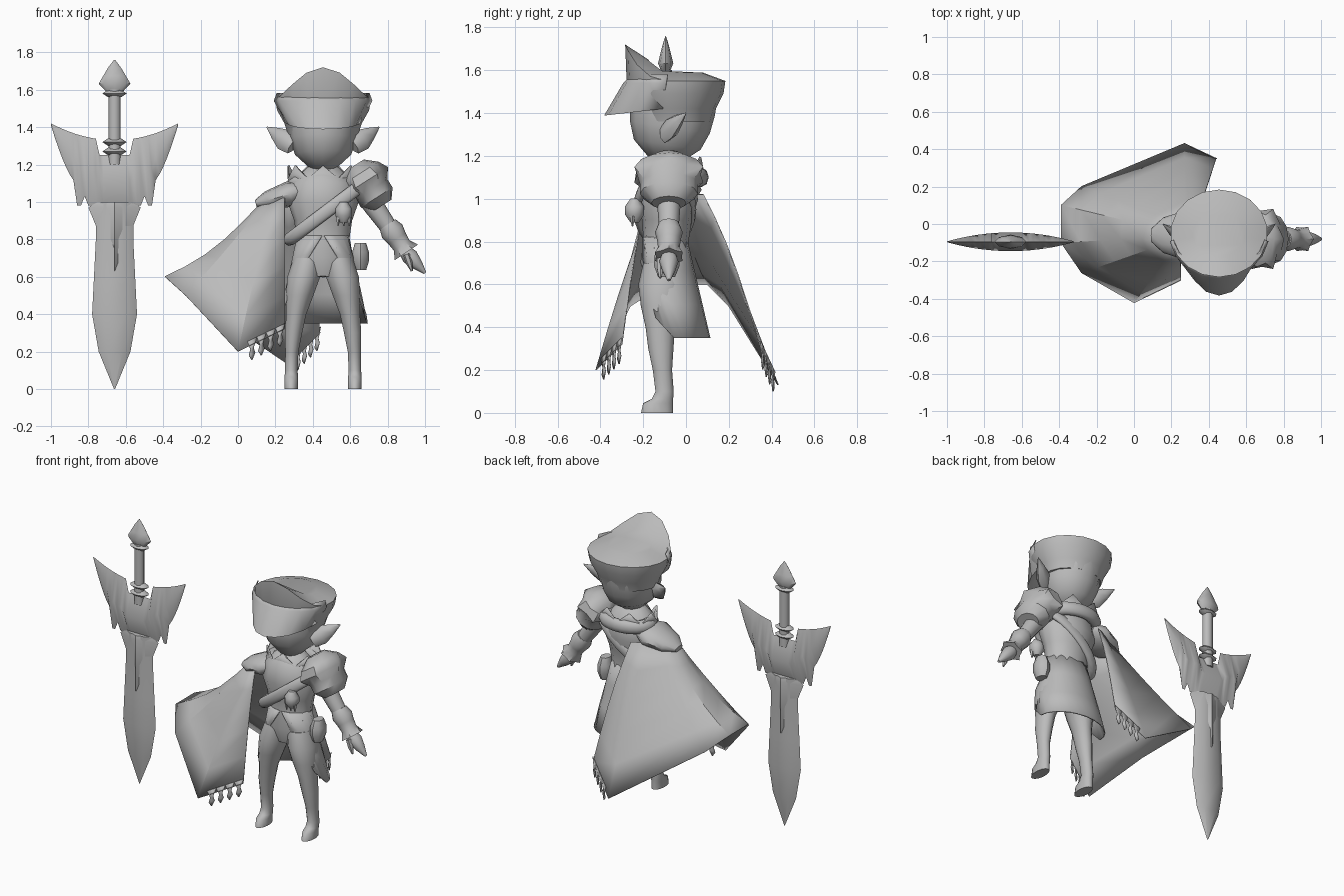
import bpy, bmesh
from math import sin, cos, pi, radians
from mathutils import Vector

if "Cube" in bpy.data.objects:
    bpy.data.objects.remove(bpy.data.objects["Cube"])

GREY = (0.5, 0.5, 0.5, 1)
material = bpy.data.materials.new("plain grey")
material.use_nodes = True
material.diffuse_color = GREY
material.node_tree.nodes["Principled BSDF"].inputs["Base Color"].default_value = GREY

MIDDLE = .455  # centre line of the figure
SWORD_X, SWORD_Y = -.66, -.095
SIDES = (("left", 1), ("right", -1))


def finish(ob, angle, thickness=0):
    """Give an object its material, shading and optional sheet thickness."""
    ob.data.materials.append(material)
    bpy.ops.object.select_all(action="DESELECT")
    ob.select_set(True)
    bpy.context.view_layer.objects.active = ob
    bpy.ops.object.shade_smooth_by_angle(angle=radians(angle))
    if thickness:
        solid = ob.modifiers.new("thickness", "SOLIDIFY")
        solid.thickness = thickness
        solid.offset = 0


def loft(name, rows, closed=True, caps=True, angle=50, thickness=0):
    """Skin a list of equally long rows of points."""
    bm = bmesh.new()
    rows = [[bm.verts.new(point) for point in row] for row in rows]
    count = len(rows[0])
    for low, high in zip(rows, rows[1:]):
        for i in range(count if closed else count - 1):
            j = (i + 1) % count
            bm.faces.new((low[i], low[j], high[j], high[i]))
    if closed and caps:
        bm.faces.new(rows[0])
        bm.faces.new(rows[-1])
    bmesh.ops.recalc_face_normals(bm, faces=bm.faces)
    mesh = bpy.data.meshes.new(name)
    bm.to_mesh(mesh)
    bm.free()
    ob = bpy.data.objects.new(name, mesh)
    bpy.context.collection.objects.link(ob)
    finish(ob, angle, thickness)


def arc(y, z, wide, deep, count=14, start=0, stop=360, lift=0, sharp=1, x=MIDDLE):
    """Oval or part of one, counted from the front; lift raises its front."""
    steps = count if stop - start == 360 else count - 1
    points = []
    for i in range(count):
        a = radians(start + (stop - start) * i / steps)
        rise = lift * max(0, cos(a)) ** sharp
        points.append(Vector((x + wide * sin(a), y - deep * cos(a), z + rise)))
    return points


def tube(name, start, end, widths, flat=1, sides=12, spiked=None, angle=50):
    """Straight limb with evenly spaced rings of the given radii."""
    start, end = Vector(start), Vector(end)
    along = (end - start).normalized()
    across = Vector((-along.z, 0, along.x)).normalized()
    depth = along.cross(across) * flat
    rows = []
    for i, width in enumerate(widths):
        centre = start.lerp(end, i / (len(widths) - 1))
        row = []
        for k in range(sides):
            a = 2 * pi * k / sides
            radius = width * 1.25 if i == spiked and k % 2 == 0 else width
            row.append(centre + (across * cos(a) + depth * sin(a)) * radius)
        rows.append(row)
    loft(name, rows, angle=angle)


def torus(name, location, major, minor, squash, tilt=0):
    bpy.ops.mesh.primitive_torus_add(
        location=location, rotation=(0, radians(tilt), 0), major_radius=major,
        minor_radius=minor, major_segments=24, minor_segments=8)
    ob = bpy.context.object
    ob.name = name
    ob.scale.y = squash
    finish(ob, angle=60)


# Head, hair and ears
tube("head", (MIDDLE, -.1, 1.17), (MIDDLE, -.05, 1.5), (.06, .15, .18, .19, .19),
     flat=1.05, angle=60)
loft("hair_crown", [arc(-.05, z, wide, wide * .9, 18, lift=peak, sharp=3)
                    for z, wide, peak in ((1.36, .19, 0), (1.42, .21, 0), (1.49, .25, 0),
                                          (1.55, .26, .17), (1.59, .14, .06))])
loft("hair_fringe", [arc(-.05, z, wide, deep, 9, -80, 80, lift) for z, wide, deep, lift in
                     ((1.58, .25, .2, 0), (1.54, .265, .24, 0), (1.43, .2, .33, -.04),
                      (1.44, .17, .17, 0))],
     closed=False, angle=40, thickness=.006)
for side, s in SIDES:
    tube(side + "_ear", (MIDDLE + s * .16, -.1, 1.3), (MIDDLE + s * .3, 0, 1.4),
         (.05, .06, .035, .003), flat=.6, sides=6)

# Torso, collar and shoulders
tube("torso", (MIDDLE, -.1, .6), (MIDDLE, -.08, 1.2),
     (.11, .155, .14, .155, .19, .17, .07), flat=.75, angle=60)
points = arc(-.05, 1.16, .19, .13, 14)
for i, point in enumerate(points):
    point.z += .035 * (-1) ** i
loft("collar", [arc(-.06, 1.07, .15, .11, 14), points], caps=False, thickness=.01)
torus("collar_roll", (MIDDLE, -.04, 1.1), .15, .045, squash=.75)
tube("left_shoulder_guard", (.63, -.08, 1.2), (.77, -.08, .98),
     (.05, .11, .11, .1, .1, .06), flat=1.35, spiked=2, angle=40)
tube("right_shoulder_pad", (.34, -.06, 1.06), (.095, -.06, .99),
     (.05, .07, .06, .05, .02), flat=1.9)

# Tunic skirt, opening wider at the front towards the hem
skirt = []
for step in range(4):
    t = step / 3
    gap = 2 + 60 * t
    skirt.append(arc(-.1 + .04 * t, .82 - .47 * t, .135 + .1 * t, .1 + .07 * t,
                     count=17, start=gap, stop=360 - gap, lift=.2 * t))
loft("tunic_skirt", skirt, closed=False, thickness=.008)

# Legs, bowed outwards and running into the feet
for side, s in SIDES:
    rows = []
    for i, width in enumerate((.08, .09, .075, .055, .047, .036, .034)):
        t = i / 6
        rows.append(arc(-.1 - .02 * sin(pi * t), .7 - .6 * t, width, width * 1.25,
                        x=MIDDLE + s * (.08 + .09 * sin(pi * t / 2))))
    for z, slide in ((.065, .01), (.045, .03), (0, .035)):
        rows.append(arc(-.1 - slide, z, .037, .04 + slide, x=MIDDLE + s * .17))
    loft(side + "_leg", rows, angle=60)

# Left arm, hand and bracer
tube("left_arm", (.64, -.08, 1.1), (.9, -.08, .73), (.06, .055, .045, .035))
tube("left_bracer", (.8, -.08, .88), (.9, -.08, .73), (.05, .065, .055, .05, .06),
     spiked=4, angle=40)
tube("left_hand", (.88, -.08, .75), (1, -.08, .62), (.03, .045, .03, .008))
tube("left_thumb", (.9, -.12, .72), (.93, -.12, .63), (.018, .018, .006), sides=6)

# Chest strap, ornament and pouch
torus("chest_strap", (.475, -.1, .95), .25, .035, squash=.52, tilt=-37)
tube("strap_ornament", (.565, -.24, .89), (.565, -.24, 1), (.02, .045, .045, .02))
for x in (.535, .565, .595):
    tube("ornament_fang", (x, -.25, .92), (x, -.25, .87), (.015, .003), sides=5)
tube("hip_pouch", (.655, -.09, .635), (.655, -.09, .78), (.03, .045, .045, .03),
     flat=1.3, sides=8)

# Cape: gathered at the shoulder, sagging along its ridge, bulging front and back
hem = [Vector(corner) for corner in (
    (.25, -.3, .32), (0, -.42, .2), (-.28, -.26, .5), (-.39, -.1, .6),
    (-.39, .1, .6), (-.28, .2, .5), (.27, .43, .13), (.44, .35, .3))]
gather, sag = [], []
for i in range(len(hem)):
    t = i / (len(hem) - 1)
    gather.append(Vector((.25 + .1 * t - .15 * sin(pi * t), -.18 + .26 * t, 1.02)))
    sag.append(Vector((0, 0, -.06 * cos(2 * pi * t))))
cape = []
for step in range(6):
    t = step / 5
    cape.append([top.lerp(corner, t) - drop * sin(pi * t)
                 for top, corner, drop in zip(gather, hem, sag)])
loft("cape", cape, closed=False, angle=30, thickness=.006)

# Torn fringe along both loose hems
for first, last in ((hem[0], hem[1]), (hem[-1], hem[-2])):
    along = (last - first).normalized()
    for i in range(4):
        root = first.lerp(last, .1 + .2 * i)
        tatter = []
        for drop, width in ((-.03, .03), (.02, .01), (.05, .02), (.08, .002)):
            centre = root - Vector((0, 0, drop))
            tatter.append([centre - along * width, centre + along * width])
        loft("cape_tatter", tatter, closed=False, thickness=.005)


# Sword standing on its tip
def sword_part(name, bottom, top, widths, flat, sides=8):
    tube(name, (SWORD_X, SWORD_Y, bottom), (SWORD_X, SWORD_Y, top), widths, flat, sides)


sword_part("sword_blade", 0, 1, (.003, .085, .12, .11, .1, .1), flat=.34, sides=6)
loft("blade_collar", [arc(SWORD_Y, z, wide, .042, 4, x=SWORD_X)
                      for z, wide in ((.63, .004), (.8, .07), (.97, .14), (1, .1))], angle=30)
sword_part("sword_grip", 1.2, 1.6, (.033, .033), flat=.9)
for z in (1.25, 1.3, 1.56):
    sword_part("grip_ring", z, z + .04, (.035, .065, .035), flat=.6)
sword_part("sword_pommel", 1.59, 1.76, (.045, .085, .06, .035, .003), flat=.42)


def guard_section(i):
    """Diamond slice of the winged guard; i counts outwards from the middle."""
    x = abs(i) * .02
    top = 1.33 + .09 * (x / .34) ** 2 if abs(i) > 4 else 1.25
    if abs(i) > 10:
        bottom = 1.1 + .31 * ((x - .2) / .14) ** 1.5
    else:
        bottom = 1.03 if abs(i) == 8 else .98
    thick = .05 - .048 * (x / .34) ** 2
    middle = (top + bottom) / 2
    return [Vector((SWORD_X + i * .02, SWORD_Y + y, z)) for y, z in
            ((0, top), (-thick, middle), (0, bottom), (thick, middle))]


loft("sword_guard", [guard_section(i) for i in range(-17, 18)])
